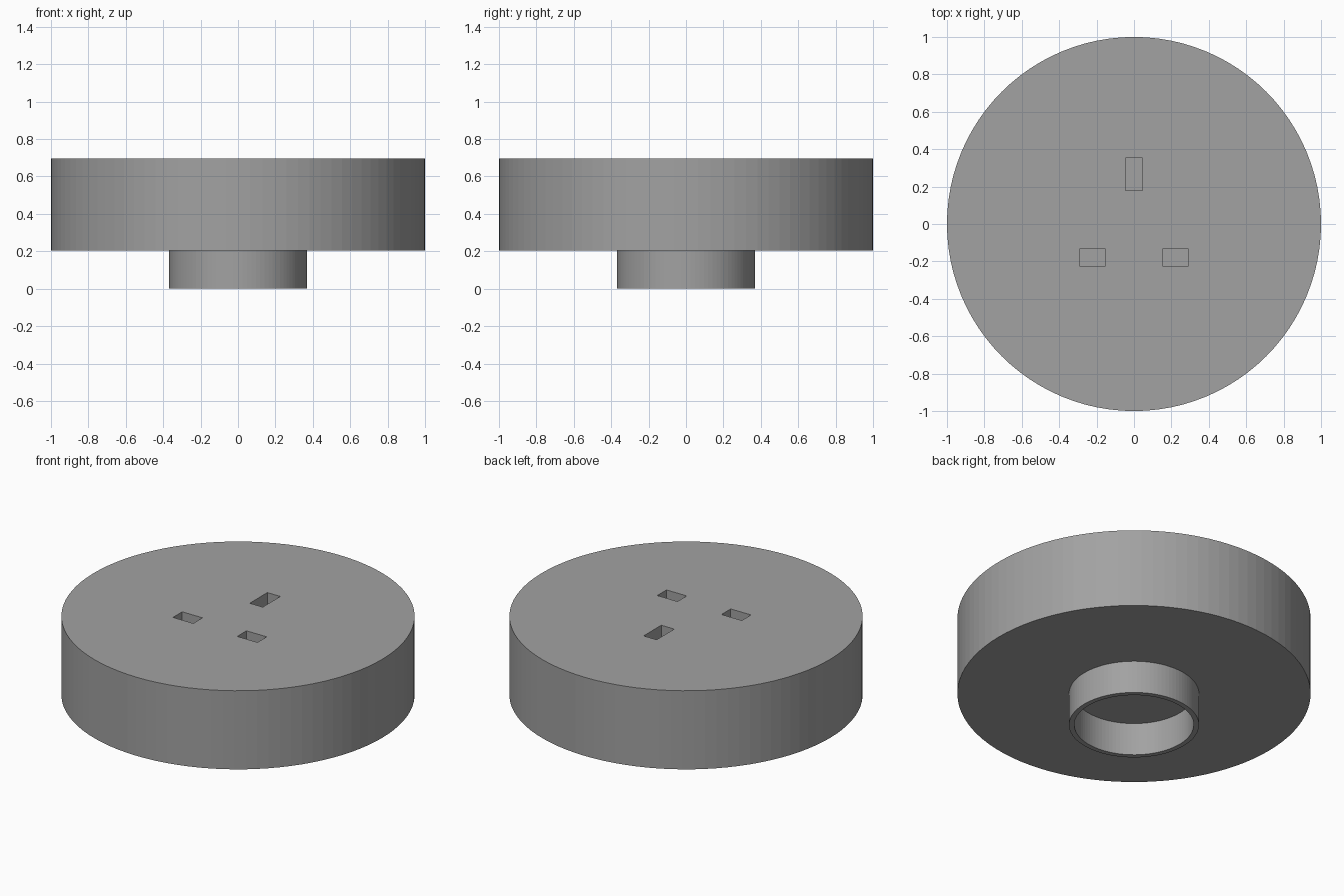
import bpy
import bmesh
import math

if "Cube" in bpy.data.objects:
    bpy.data.objects.remove(bpy.data.objects["Cube"])

SIDES = 96
BODY_BOTTOM, BODY_TOP = 0.204, 0.695
SLOT_DEPTH = 0.35

grey = bpy.data.materials.new("plain grey")
grey.diffuse_color = (0.36, 0.36, 0.36, 1)
grey.use_nodes = True
grey.node_tree.nodes["Principled BSDF"].inputs["Base Color"].default_value = grey.diffuse_color


def lathe(name, profile, closed=False):
    """Revolve (radius, z) points around the z axis, with flat faces."""
    bm = bmesh.new()
    verts = [bm.verts.new((r, 0, z)) for r, z in profile]
    edges = [bm.edges.new(pair) for pair in zip(verts, verts[1:])]
    if closed:
        edges.append(bm.edges.new((verts[-1], verts[0])))
    bmesh.ops.spin(bm, geom=verts + edges, cent=(0, 0, 0), axis=(0, 0, 1),
                   angle=math.tau, steps=SIDES, use_merge=True)
    bmesh.ops.remove_doubles(bm, verts=bm.verts, dist=1e-5)
    if not closed:  # cap the open ends
        bmesh.ops.holes_fill(bm, edges=[e for e in bm.edges if e.is_boundary], sides=0)
    bmesh.ops.recalc_face_normals(bm, faces=bm.faces)
    mesh = bpy.data.meshes.new(name)
    bm.to_mesh(mesh)
    bm.free()
    mesh.materials.append(grey)
    obj = bpy.data.objects.new(name, mesh)
    bpy.context.collection.objects.link(obj)
    return obj


# Thick round body
body = lathe("round_body", [(1, BODY_BOTTOM), (1, BODY_TOP)])

# Hollow collar underneath
lathe("bottom_collar", [(0.338, 0), (0.368, 0), (0.368, BODY_BOTTOM), (0.338, BODY_BOTTOM)],
      closed=True)

# Three blind pin slots: centre x, centre y, width, length
slots = [(0, 0.267, 0.09, 0.174), (-0.222, -0.179, 0.14, 0.091), (0.222, -0.179, 0.14, 0.091)]
for x, y, width, length in slots:
    bpy.ops.mesh.primitive_cube_add(size=1, location=(x, y, BODY_TOP))
    cutter = bpy.context.object
    cutter.name = "slot_cutter"
    cutter.scale = (width, length, 2 * SLOT_DEPTH)
    cutter.data.materials.append(grey)
    cutter.hide_render = True
    cut = body.modifiers.new("slot", "BOOLEAN")
    cut.operation = "DIFFERENCE"
    cut.solver = "EXACT"
    cut.object = cutter
    bpy.context.view_layer.objects.active = body
    bpy.ops.object.modifier_apply(modifier=cut.name)
    bpy.data.objects.remove(cutter)
